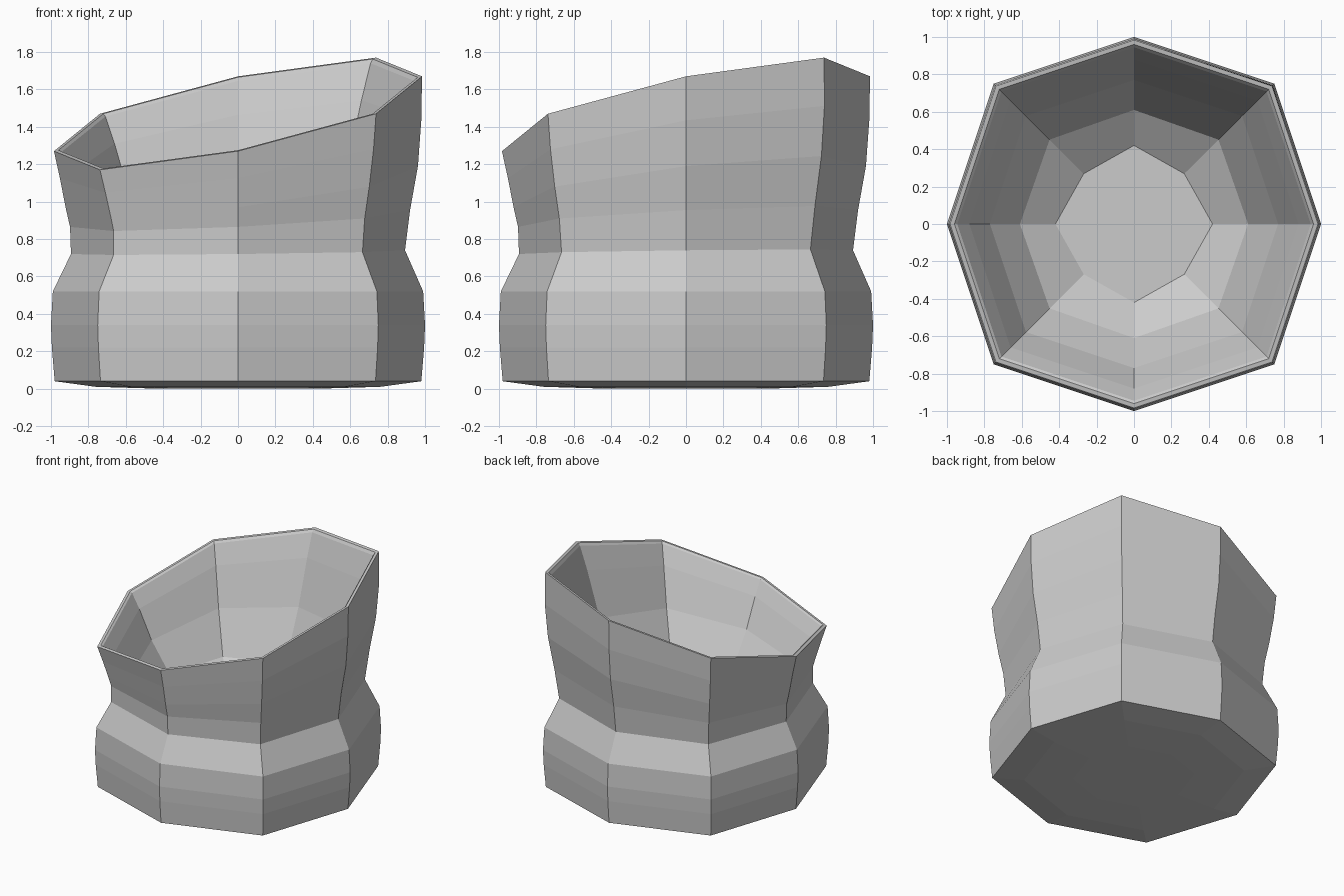
import bpy
import bmesh
from math import cos, sin, pi

cube = bpy.data.objects.get("Cube")
if cube:
    bpy.data.objects.remove(cube, do_unlink=True)

SIDES = 8

# Rings from the underside, up the outer wall, over the rim and down inside:
# radius, radius shift, height, slant, corner offset
RINGS = [
    (0.42, 0, 0.0, 0, 0.75),
    (0.76, 0, 0.01, 0, 0.75),
    (0.98, 0, 0.04, 0, 0.75),
    (0.995, 0, 0.22, 0, 0.75),
    (1.0, 0, 0.34, 0, 0.75),
    (0.99, 0, 0.52, 0, 0.75),
    (0.893, 0, 0.73, 0.01, 0.745),
    (0.909, 0.011, 0.91, 0.045, 0.745),
    (0.942, 0.02, 1.08, 0.11, 0.745),
    (0.966, 0.014, 1.28, 0.155, 0.75),
    (0.984, 0, 1.47, 0.2, 0.75),
    (0.96, 0, 1.47, 0.195, 0.75),
    (0.945, 0, 1.455, 0.19, 0.75),
    (0.88, 0, 1.31, 0.155, 0.75),
    (0.77, 0, 1.02, 0.09, 0.75),
    (0.61, 0, 0.71, 0.01, 0.74),
    (0.42, 0, 0.56, 0, 0.64),
]


def add_ring(bm, radius, shift, height, slant, corner):
    """Octagonal ring, slanted up towards the back left corner."""
    ring = []
    for i in range(SIDES):
        angle = 2 * pi * i / SIDES
        reach = 1 if i % 2 == 0 else corner / cos(pi / 4)
        ux, uy = cos(angle) * reach, sin(angle) * reach
        lean = ux + uy
        r = radius + shift * lean
        ring.append(bm.verts.new((ux * r, uy * r, height + slant * lean)))
    return ring


# Cup shell
bm = bmesh.new()
rings = [add_ring(bm, *data) for data in RINGS]
for low, high in zip(rings, rings[1:]):
    for i in range(SIDES):
        j = (i + 1) % SIDES
        bm.faces.new((low[i], low[j], high[j], high[i]))

# Underside and inner floor
bm.faces.new(rings[0][::-1])
bm.faces.new(rings[-1])
bmesh.ops.recalc_face_normals(bm, faces=bm.faces)

mesh = bpy.data.meshes.new("slanted_cup")
bm.to_mesh(mesh)
bm.free()
cup = bpy.data.objects.new("slanted_cup", mesh)
bpy.context.collection.objects.link(cup)

# Plain grey material
grey = bpy.data.materials.new("plain_grey")
grey.use_nodes = True
colour = (0.6, 0.6, 0.6, 1)
grey.diffuse_color = colour
grey.node_tree.nodes["Principled BSDF"].inputs["Base Color"].default_value = colour
mesh.materials.append(grey)
